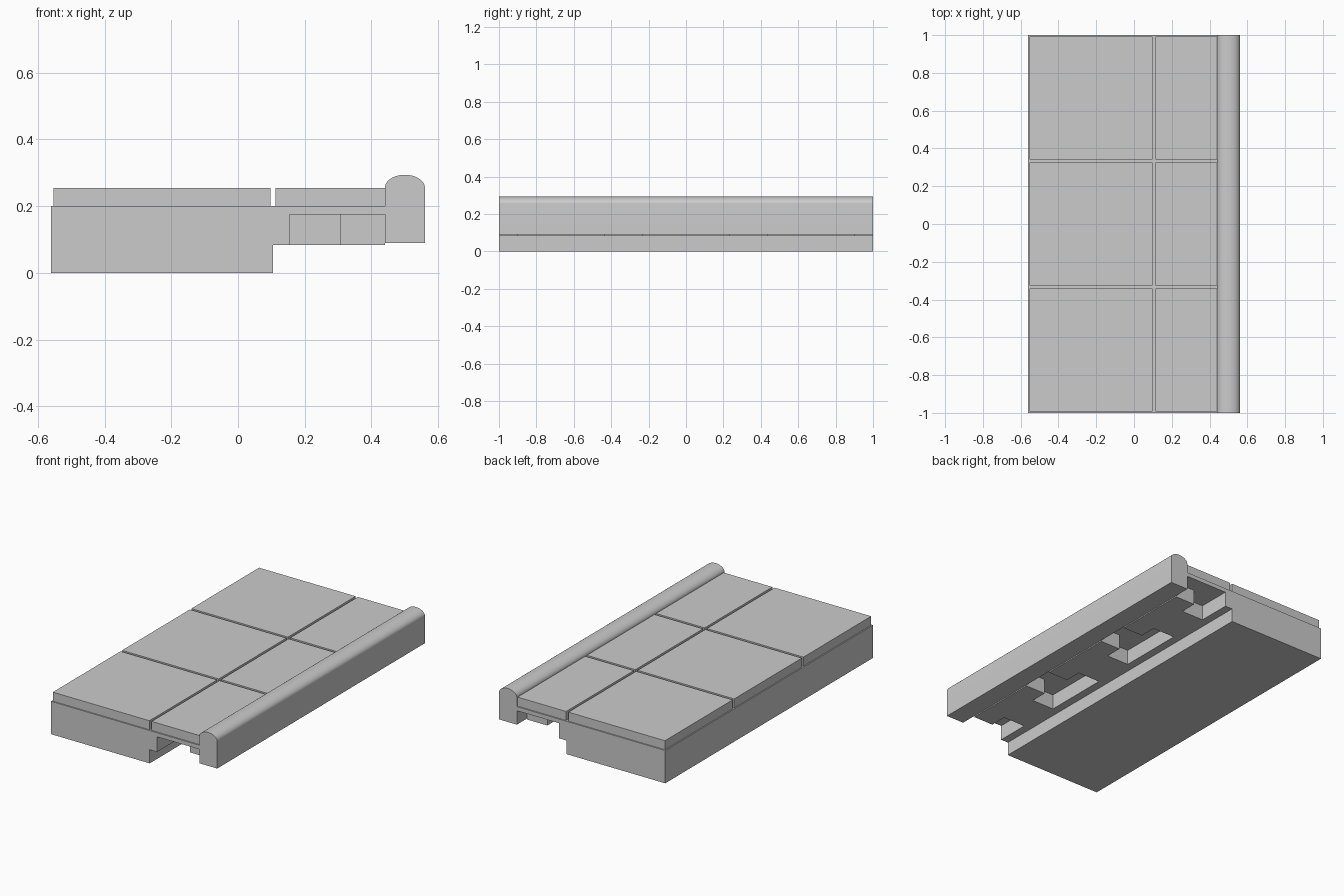
import bpy, bmesh, math
from mathutils import Vector

cube = bpy.data.objects.get("Cube")
if cube:
    bpy.data.objects.remove(cube, do_unlink=True)

grey = bpy.data.materials.new("light_grey")
grey.use_nodes = True
colour = (0.6, 0.6, 0.6, 1)
grey.diffuse_color = colour
grey.node_tree.nodes["Principled BSDF"].inputs["Base Color"].default_value = colour


def prism(name, points, offset):
    """Extrude a closed outline of 3D points along an offset."""
    bm = bmesh.new()
    face = bm.faces.new([bm.verts.new(p) for p in points])
    moved = bmesh.ops.extrude_face_region(bm, geom=[face])["geom"]
    verts = [v for v in moved if isinstance(v, bmesh.types.BMVert)]
    bmesh.ops.translate(bm, verts=verts, vec=Vector(offset))
    bmesh.ops.recalc_face_normals(bm, faces=bm.faces)
    mesh = bpy.data.meshes.new(name)
    bm.to_mesh(mesh)
    bm.free()
    mesh.materials.append(grey)
    obj = bpy.data.objects.new(name, mesh)
    bpy.context.collection.objects.link(obj)
    return obj


def side_profile(name, outline, y0=-1, y1=1):
    return prism(name, [(x, y0, z) for x, z in outline], (0, y1 - y0, 0))


# Stepped base with an overhanging deck
base = side_profile("stepped_base", [(-0.56, 0), (0.105, 0), (0.105, 0.083),
                                     (0.44, 0.083), (0.44, 0.2), (-0.56, 0.2)])

# T-shaped slots under the overhang, half slots at both ends
pitch = 2 / 3
for i in range(4):
    y = -1 + i * pitch
    half = [(0.155, 0.205), (0.305, 0.205), (0.305, 0.1), (0.47, 0.1)]
    outline = half + [(x, -w) for x, w in reversed(half)]
    cutter = prism("slot_cutter", [(x, y + w, 0.04) for x, w in outline], (0, 0, 0.135))
    cutter.hide_render = True
    cutter.hide_viewport = True
    cut = base.modifiers.new("slot", "BOOLEAN")
    cut.operation = "DIFFERENCE"
    cut.solver = "EXACT"
    cut.object = cutter

# Bake the slots and drop the cutters
bpy.context.view_layer.update()
graph = bpy.context.evaluated_depsgraph_get()
baked = bpy.data.meshes.new_from_object(base.evaluated_get(graph))
base.modifiers.clear()
base.data = baked
for obj in [o for o in bpy.data.objects if o.name.startswith("slot_cutter")]:
    bpy.data.objects.remove(obj, do_unlink=True)

# Paving slabs: three rows of one wide and one narrow slab
gap = 0.0075
for row in range(3):
    y0 = -1 + row * pitch + gap
    for kind, x0, x1 in (("wide", -0.553, 0.098), ("narrow", 0.113, 0.44)):
        side_profile(kind + "_slab", [(x0, 0.2), (x1, 0.2), (x1, 0.255), (x0, 0.255)],
                     y0, y0 + pitch - 2 * gap)

# Edge rail with a rounded top
steps = 24
arc = [(0.5 + 0.06 * math.cos(math.pi * i / steps),
        0.255 + 0.039 * math.sin(math.pi * i / steps)) for i in range(steps + 1)]
rail = side_profile("edge_rail", [(0.44, 0.09), (0.56, 0.09)] + arc)
bpy.ops.object.select_all(action="DESELECT")
rail.select_set(True)
bpy.context.view_layer.objects.active = rail
bpy.ops.object.shade_smooth_by_angle(angle=math.radians(35))
